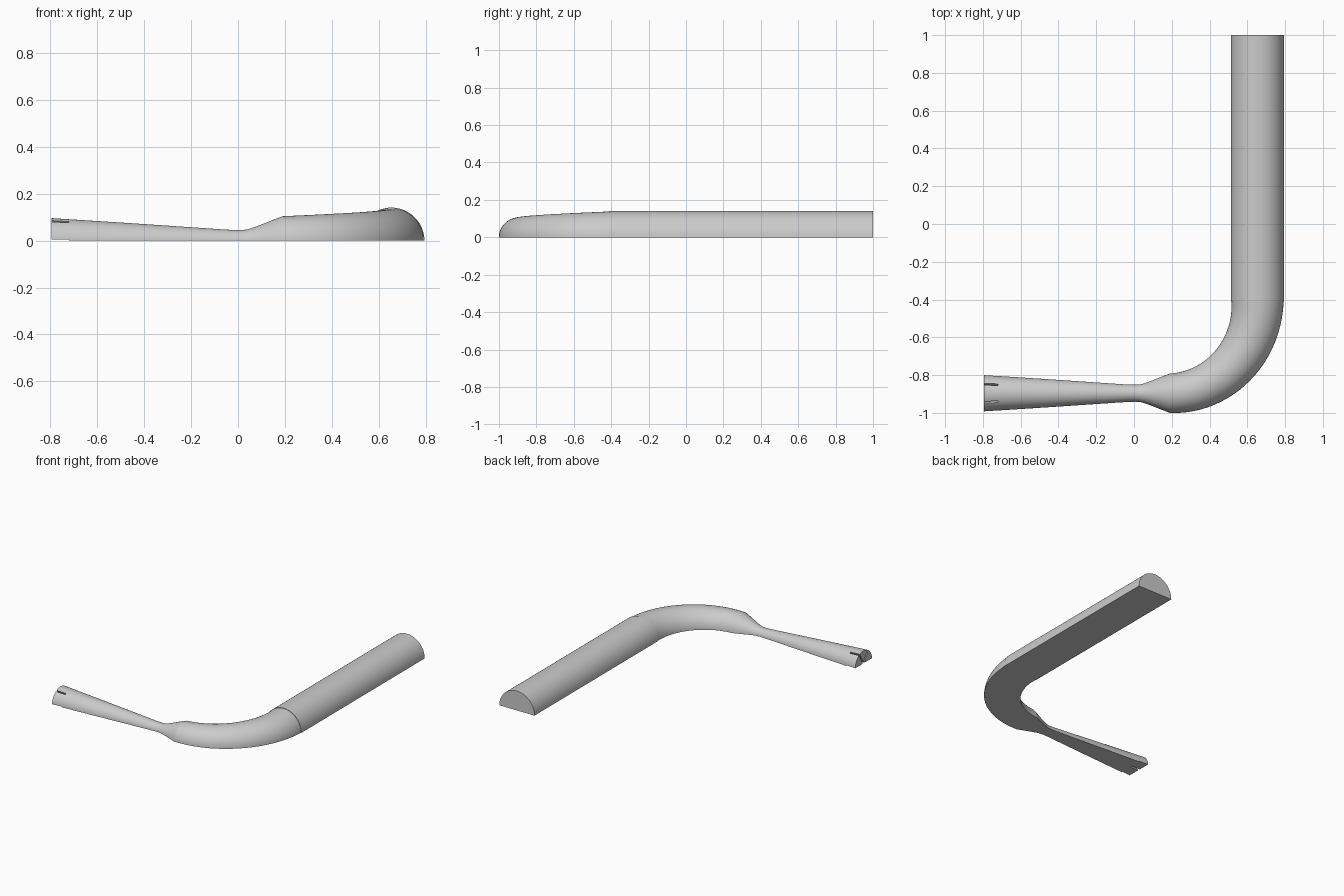
import bpy
import bmesh
import math
from mathutils import Vector, Matrix

cube = bpy.data.objects.get("Cube")
if cube:
    bpy.data.objects.remove(cube, do_unlink=True)

grey = bpy.data.materials.new("light grey")
grey.use_nodes = True
GREY = (0.6, 0.6, 0.6, 1)
grey.diffuse_color = GREY
grey.node_tree.nodes["Principled BSDF"].inputs["Base Color"].default_value = GREY

TUBE_X, BEND_Y = 0.654, -0.41      # straight handle axis, start of bend
NECK_X, AXIS_Y = 0.19, -0.896      # end of bend, stem axis
SEGMENTS = 32


def add_object(name, bm):
    mesh = bpy.data.meshes.new(name)
    bmesh.ops.recalc_face_normals(bm, faces=bm.faces)
    bm.to_mesh(mesh)
    bm.free()
    mesh.materials.append(grey)
    obj = bpy.data.objects.new(name, mesh)
    bpy.context.collection.objects.link(obj)
    return obj


def smooth(obj):
    bpy.ops.object.select_all(action="DESELECT")
    obj.select_set(True)
    bpy.context.view_layer.objects.active = obj
    bpy.ops.object.shade_smooth_by_angle(angle=math.radians(35))


def half_round_sweep(name, stations):
    """Sweep a flat-bottomed half circle along (x, y, side direction, radius)."""
    bm = bmesh.new()
    rings = []
    for x, y, side, radius in stations:
        ring = []
        for i in range(SEGMENTS + 1):
            a = math.pi * i / SEGMENTS
            p = Vector((x, y, 0)) + side * (radius * math.cos(a))
            p.z = radius * math.sin(a)
            ring.append(bm.verts.new(p))
        rings.append(ring)
    count = SEGMENTS + 1
    for a, b in zip(rings, rings[1:]):
        for i in range(count):
            j = (i + 1) % count
            bm.faces.new((a[i], a[j], b[j], b[i]))
    bm.faces.new(rings[0])
    bm.faces.new(rings[-1])
    return add_object(name, bm)


# Straight handle
across = Vector((1, 0, 0))
handle = half_round_sweep("straight_handle", [
    (TUBE_X, 1.0, across, 0.141), (TUBE_X, BEND_Y, across, 0.141)])
smooth(handle)

# Quarter bend that narrows toward the neck
steps = 32
bend_stations = []
for k in range(steps + 1):
    t = k / steps
    a = t * math.pi / 2
    side = Vector((math.cos(a), -math.sin(a), 0))
    x = NECK_X + (TUBE_X - NECK_X) * math.cos(a)
    y = BEND_Y + (AXIS_Y - BEND_Y) * math.sin(a)
    bend_stations.append((x, y, side, 0.138 + (0.104 - 0.138) * t))
smooth(half_round_sweep("bend", bend_stations))

# Pinched neck and flaring stem
profile = [(NECK_X, 0.104), (0.14, 0.085), (0.09, 0.065), (0.06, 0.054),
           (0.035, 0.047), (0.01, 0.045), (-0.03, 0.046), (-0.08, 0.049),
           (-0.45, 0.074), (-0.795, 0.096)]
across = Vector((0, -1, 0))
stem = half_round_sweep("neck_and_stem",
                        [(x, AXIS_Y, across, r) for x, r in profile])

# Three thin slots through the axis at the stem tip
cutters = []
for k in range(3):
    bm = bmesh.new()
    bmesh.ops.create_cube(bm, size=1)
    place = (Matrix.Translation((-0.80, AXIS_Y, 0))
             @ Matrix.Rotation(k * math.pi / 3, 4, "X")
             @ Matrix.Diagonal((0.16, 0.3, 0.01, 1)))
    bmesh.ops.transform(bm, matrix=place, verts=bm.verts)
    cutter = add_object("slot_cutter", bm)
    cutter.hide_render = True
    cutters.append(cutter)
    mod = stem.modifiers.new("slot", "BOOLEAN")
    mod.operation = "DIFFERENCE"
    mod.solver = "EXACT"
    mod.object = cutter

# Apply the cuts and discard the cutters
depsgraph = bpy.context.evaluated_depsgraph_get()
cut_mesh = bpy.data.meshes.new_from_object(stem.evaluated_get(depsgraph))
stem.modifiers.clear()
stem.data = cut_mesh
for cutter in cutters:
    bpy.data.objects.remove(cutter, do_unlink=True)
smooth(stem)
